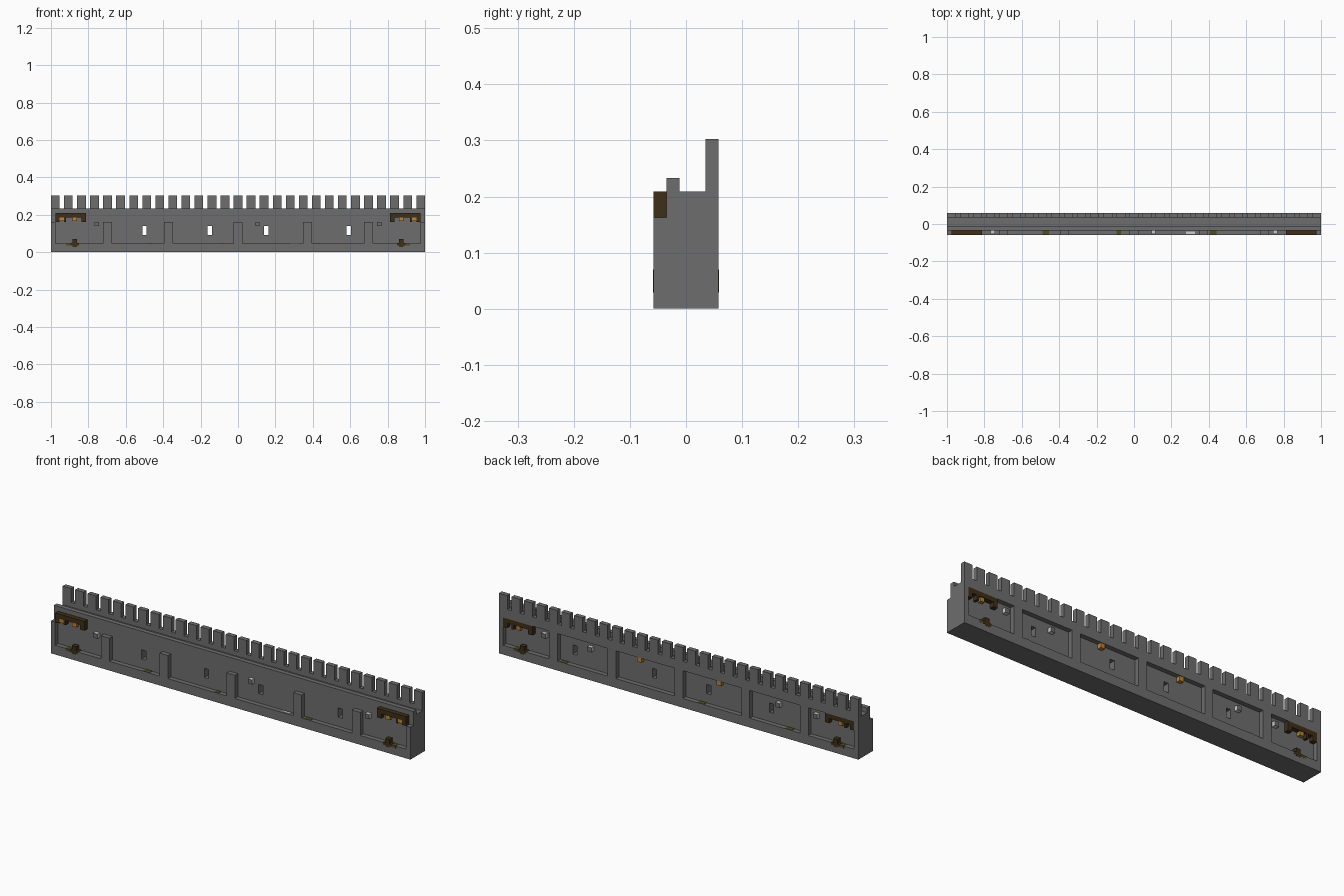
import bpy, bmesh
from mathutils import Vector

if "Cube" in bpy.data.objects:
    bpy.data.objects.remove(bpy.data.objects["Cube"], do_unlink=True)

LEN, DEP = 172, 10          # wall length and depth in blocks
V = 2 / LEN                 # block size


def material(name, color):
    m = bpy.data.materials.new(name)
    m.use_nodes = True
    m.diffuse_color = (*color, 1)
    m.node_tree.nodes["Principled BSDF"].inputs["Base Color"].default_value = (*color, 1)
    return m


STONE = material("grey stone", (0.155, 0.155, 0.155))
PALE = material("pale stone", (0.6, 0.6, 0.6))
WOOD = material("dark wood", (0.05, 0.028, 0.009))
GOLD = material("amber light", (0.5, 0.23, 0.04))
MOSS = material("olive moss", (0.075, 0.075, 0.02))


def boxes(name, mat, items):
    """Blocks given as x, y, z ranges in block units, joined in one object."""
    bm = bmesh.new()
    for rx, ry, rz in items:
        made = bmesh.ops.create_cube(bm, size=1)["verts"]
        for v in made:
            v.co = Vector((rx[v.co.x > 0] - LEN / 2, ry[v.co.y > 0] - DEP / 2, rz[v.co.z > 0])) * V
    me = bpy.data.meshes.new(name)
    bm.to_mesh(me)
    bm.free()
    me.materials.append(mat)
    ob = bpy.data.objects.new(name, me)
    bpy.context.collection.objects.link(ob)
    return ob


def flip(r):
    return (LEN - r[1], LEN - r[0])


def both_ends(items):
    return items + [(flip(x), y, z) for x, y, z in items]


def span(start, width=2):
    return (start, start + width)


FRONT, BACK = (0, 2), (8, 10)

# Wall core pierced by four arrow slits
core = boxes("wall_core", STONE, [((0, LEN), (2, 8), (0, 18))])
cutter = boxes("slit_cutter", STONE, [(span(x), (0, 12), (8, 12)) for x in (42, 72, 98, 136)])
cutter.hide_render = True
mod = core.modifiers.new("slits", "BOOLEAN")
mod.object = cutter
mod.solver = "EXACT"
bpy.context.view_layer.objects.active = core
bpy.ops.object.modifier_apply(modifier="slits")
bpy.data.objects.remove(cutter, do_unlink=True)

# Base ledges, pillars, parapets and battlements
pillars = [(0, 2), (170, 172)] + [span(x, 4) for x in (24, 52, 84, 116, 144)]
for side, depth, top in (("front", FRONT, 14), ("back", BACK, 16)):
    boxes(side + "_base", STONE, [((0, LEN), depth, (0, 4))])
    boxes(side + "_pillars", STONE, [(x, depth, (4, top)) for x in pillars])
boxes("front_parapet", STONE, [((0, LEN), (2, 4), (18, 20))])
boxes("back_parapet", STONE, [((0, LEN), BACK, (16, 20))])
boxes("merlons", STONE, [(span(x, 4), BACK, (20, 26)) for x in range(0, LEN, 6)])

# Wooden beams with short legs and amber lights at both ends
for side, depth, top, lights in (("front", FRONT, 18, (4, 10)), ("back", BACK, 16, (8,))):
    low = (top - 4, top - 2)
    boxes(side + "_beams", WOOD, both_ends([
        ((2, 16), depth, (top - 2, top)),
        ((2, 4), depth, low),
        ((14, 16), depth, low),
        ((6, 7), depth, low)]))
    boxes(side + "_beam_lights", GOLD, both_ends([
        (span(x), (depth[0] + 0.2, depth[1] - 0.2), (low[0] + 0.3, low[1])) for x in lights]))

# Wooden stumps with moss at the foot of the end panels
for side, depth in (("front", (-0.05, 2)), ("back", (8, 10.05))):
    boxes(side + "_stumps", WOOD, both_ends([
        ((10, 12), depth, (2.5, 6)), ((9, 13), depth, (3, 4.2))]))
    boxes(side + "_stump_moss", MOSS, both_ends([((7, 9), depth, (3, 4.1))]))

# Moss and pebble patches on the ledges
boxes("ledge_moss", MOSS, [
    ((44, 47), FRONT, (4, 4.15)), ((78, 80), FRONT, (4, 4.15)), ((121, 124), FRONT, (4, 4.15)),
    *[(span(x, 3), BACK, (4, 4.15)) for x in (32, 74, 140)]])
boxes("ledge_pebbles", PALE, [((110, 114), (0.5, 1.5), (4, 4.15))])


# Hanging lanterns: pale cubes with a stone face towards the outside
def lanterns(name, starts, depth, outward):
    ob = boxes(name, PALE, [(span(x), depth, (12, 14)) for x in starts])
    ob.data.materials.append(STONE)
    for p in ob.data.polygons:
        p.material_index = int(p.normal.y * outward > 0.5)


lanterns("front_lanterns", (20, 94, 150), (0.3, 2), -1)
lanterns("back_lanterns", [LEN - x - 1 for x in (21, 43, 133, 151)], (8, 9.7), 1)

# Amber lamps under the middle back panels
boxes("back_lamps", GOLD, [(span(x), (8, 9.8), (14, 16)) for x in (66, 104)])
